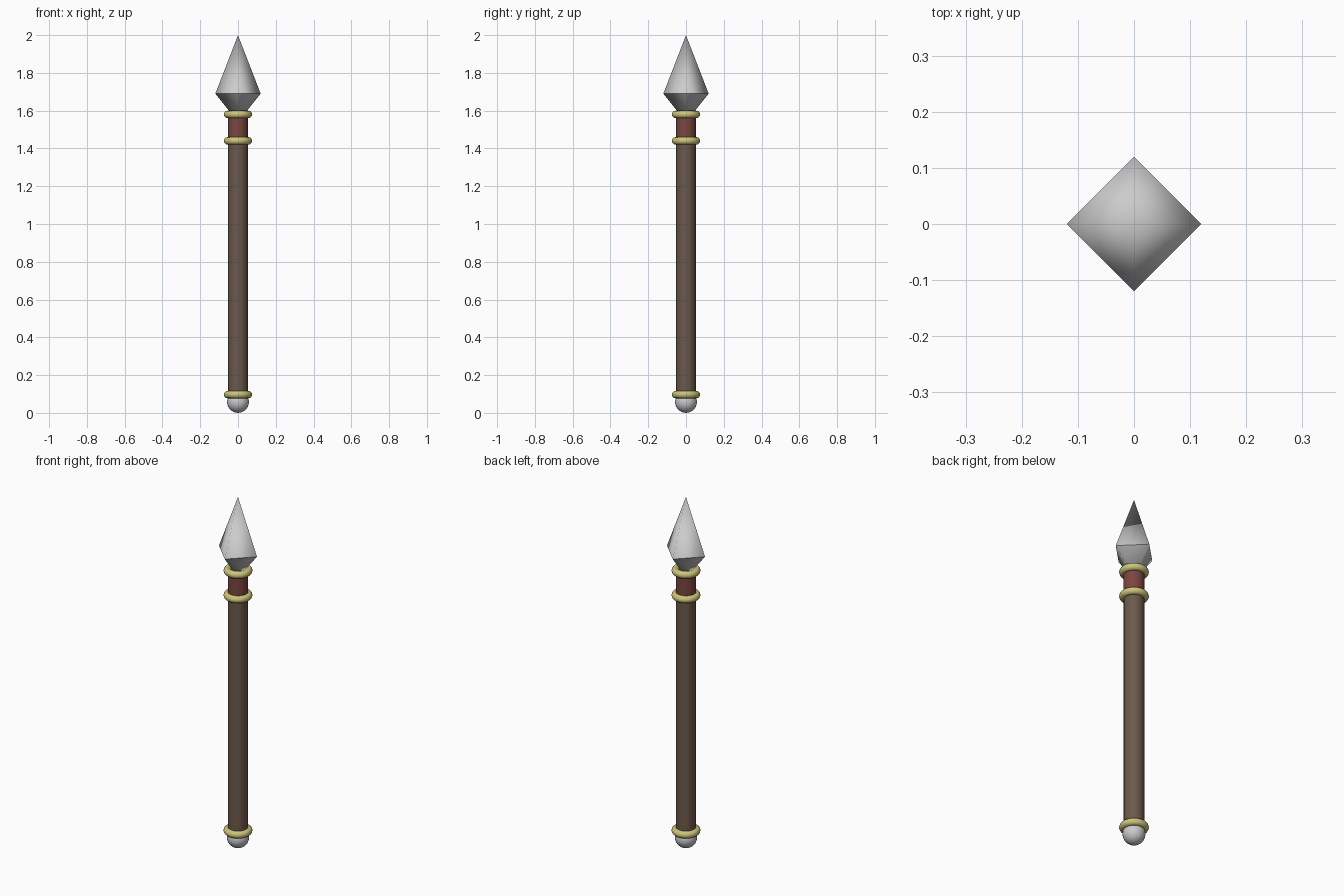
import bpy, math

if "Cube" in bpy.data.objects:
    bpy.data.objects.remove(bpy.data.objects["Cube"])


def material(name, color):
    m = bpy.data.materials.new(name)
    m.diffuse_color = (*color, 1)
    m.use_nodes = True
    m.node_tree.nodes["Principled BSDF"].inputs["Base Color"].default_value = m.diffuse_color
    return m


wood = material("wood", (0.15, 0.10, 0.07))
leather = material("leather", (0.20, 0.06, 0.05))
brass = material("brass", (0.60, 0.55, 0.20))


def finish(name, mat=None, angle=40):
    ob = bpy.context.object
    ob.name = name
    if mat:
        ob.data.materials.append(mat)
    bpy.ops.object.shade_smooth_by_angle(angle=math.radians(angle))
    return ob


def rod(name, sides, r_bottom, r_top, z0, z1, mat=None, angle=40):
    bpy.ops.mesh.primitive_cone_add(vertices=sides, radius1=r_bottom, radius2=r_top,
                                    depth=z1 - z0, location=(0, 0, (z0 + z1) / 2))
    return finish(name, mat, angle)


# Shaft and wrapped grip
rod("shaft", 24, 0.052, 0.052, 0.08, 1.44, wood)
rod("grip_wrap", 24, 0.053, 0.053, 1.44, 1.58, leather)

# Four-sided spear head: soft pyramid above a tapered neck
rod("spear_tip", 4, 0.12, 0.0, 1.69, 2.0, angle=100)
rod("spear_neck", 4, 0.04, 0.12, 1.59, 1.69, angle=85)

# Collar rings
for name, z in (("butt_ring", 0.097), ("lower_ring", 1.44), ("upper_ring", 1.58)):
    bpy.ops.mesh.primitive_torus_add(major_radius=0.055, minor_radius=0.02,
                                     major_segments=32, minor_segments=12,
                                     location=(0, 0, z))
    finish(name, brass, 60)

# Rounded butt cap
bpy.ops.mesh.primitive_uv_sphere_add(segments=24, ring_count=12, radius=0.058,
                                     location=(0, 0, 0.058))
finish("butt_cap")
